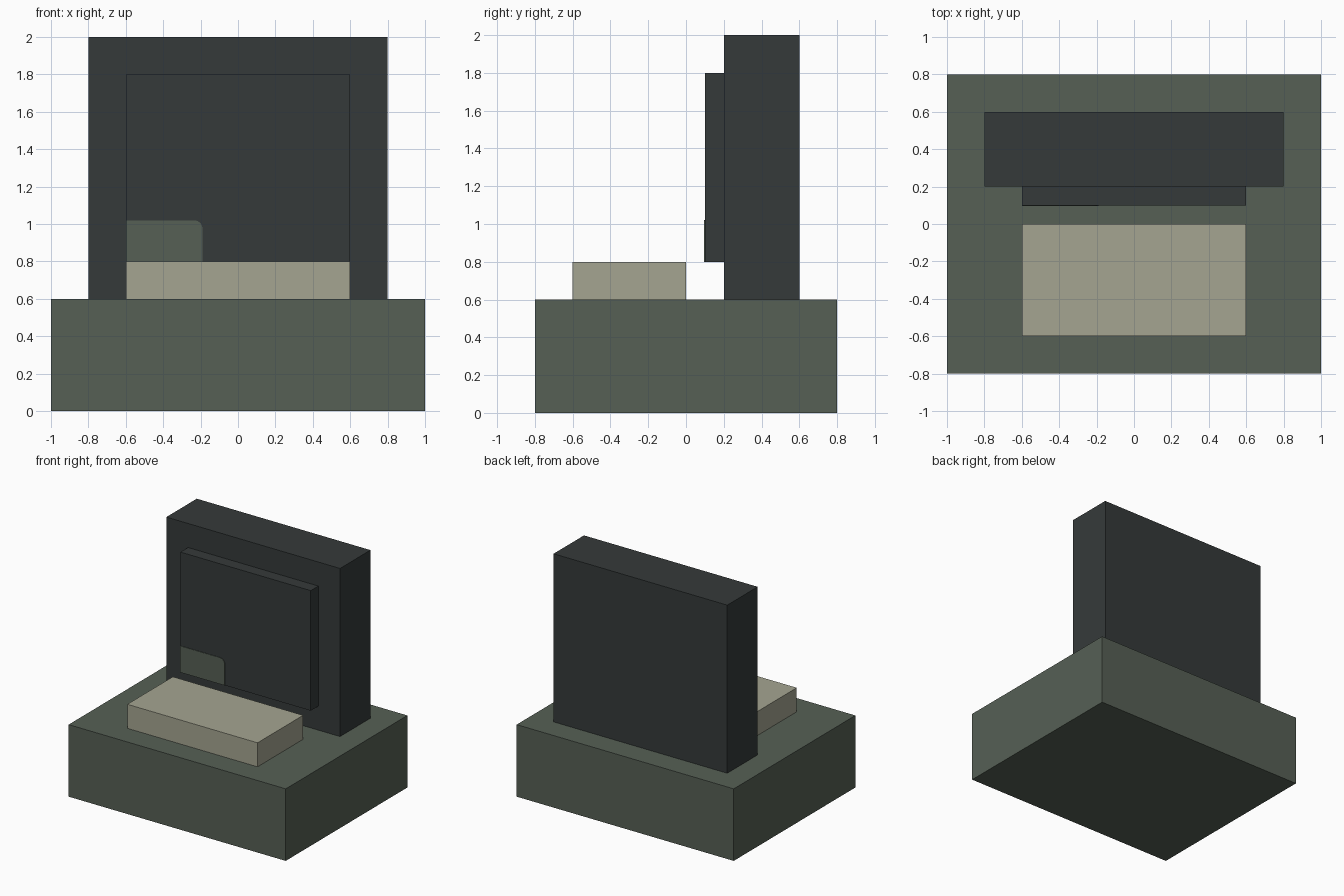
import bpy, bmesh, math

if "Cube" in bpy.data.objects:
    bpy.data.objects.remove(bpy.data.objects["Cube"])


def material(name, rgb):
    # 8-bit display colour to linear
    mat = bpy.data.materials.new(name)
    lin = [((c / 255 + 0.055) / 1.055) ** 2.4 for c in rgb]
    mat.diffuse_color = (*lin, 1)
    mat.use_nodes = True
    mat.node_tree.nodes["Principled BSDF"].inputs["Base Color"].default_value = mat.diffuse_color
    return mat


green = material("grey_green", (86, 96, 85))
dark = material("charcoal", (53, 58, 58))
cream = material("cream", (165, 165, 145))


def finish(name, bm, mat):
    bmesh.ops.recalc_face_normals(bm, faces=bm.faces[:])
    mesh = bpy.data.meshes.new(name)
    bm.to_mesh(mesh)
    bm.free()
    mesh.materials.append(mat)
    obj = bpy.data.objects.new(name, mesh)
    bpy.context.collection.objects.link(obj)
    return obj


def box(name, mat, x, y, z):
    # x, y, z are (low, high) ranges
    bm = bmesh.new()
    bmesh.ops.create_cube(bm, size=1)
    for v in bm.verts:
        v.co = [r[0] if c < 0 else r[1] for c, r in zip(v.co, (x, y, z))]
    return finish(name, bm, mat)


# Main blocks
box("base", green, (-1, 1), (-0.8, 0.8), (0, 0.6))
box("back_slab", dark, (-0.8, 0.8), (0.2, 0.6), (0.6, 2))
box("front_panel", dark, (-0.6, 0.6), (0.1, 0.2), (0.8, 1.8))
box("low_block", cream, (-0.6, 0.6), (-0.6, 0), (0.6, 0.8))

# Thin corner patch on the panel, with one rounded corner
left, right, bottom, top, radius = -0.6, -0.19, 0.8, 1.02, 0.045
outline = [(left, top), (left, bottom), (right, bottom)]
for i in range(7):
    a = math.radians(15 * i)
    outline.append((right - radius + radius * math.cos(a),
                    top - radius + radius * math.sin(a)))
bm = bmesh.new()
face = bm.faces.new([bm.verts.new((x, 0.1, z)) for x, z in outline])
ext = bmesh.ops.extrude_face_region(bm, geom=[face])
for v in ext["geom"]:
    if isinstance(v, bmesh.types.BMVert):
        v.co.y -= 0.004
finish("corner_patch", bm, green)
